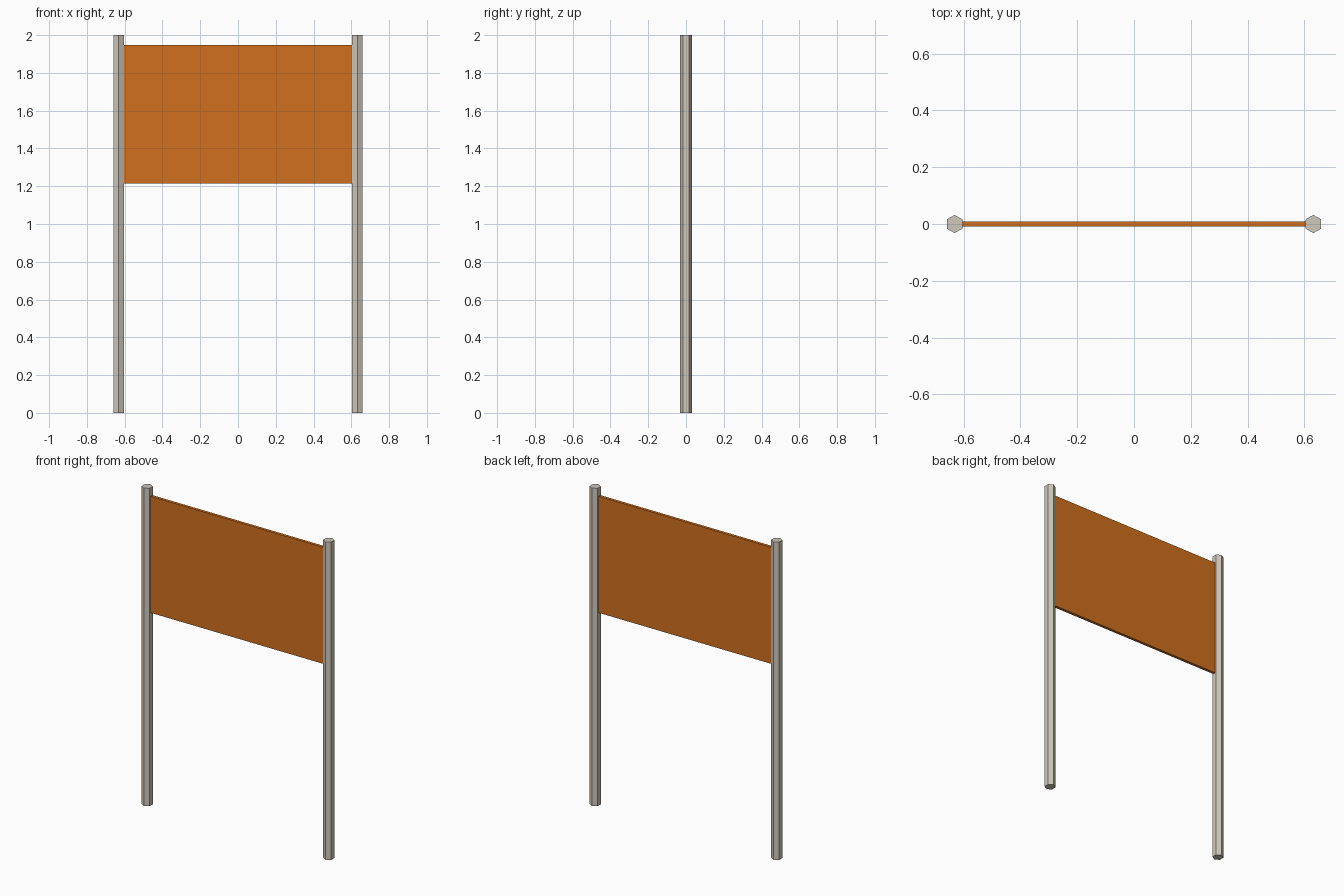
import bpy

cube = bpy.data.objects.get("Cube")
if cube:
    bpy.data.objects.remove(cube, do_unlink=True)


def make_material(name, rgb):
    mat = bpy.data.materials.new(name)
    mat.use_nodes = True
    colour = (*rgb, 1.0)
    mat.diffuse_color = colour
    mat.node_tree.nodes["Principled BSDF"].inputs["Base Color"].default_value = colour
    return mat


def finish(name, mat):
    obj = bpy.context.object
    obj.name = obj.data.name = name
    obj.data.materials.append(mat)
    bpy.ops.object.transform_apply(location=False, rotation=False, scale=True)


post_grey = make_material("warm grey", (0.62, 0.58, 0.50))
panel_orange = make_material("orange", (0.64, 0.16, 0.014))

HEIGHT = 2.0
POST_X = 0.632
POST_RADIUS = 0.032
PANEL_BOTTOM, PANEL_TOP = 1.215, 1.948

# Hexagonal posts, corners pointing front and back
for side, name in ((1, "left_post"), (-1, "right_post")):
    bpy.ops.mesh.primitive_cylinder_add(
        vertices=6, radius=POST_RADIUS, depth=HEIGHT,
        location=(side * POST_X, 0, HEIGHT / 2))
    finish(name, post_grey)

# Flat board spanning the posts, its ends sunk into them
bpy.ops.mesh.primitive_cube_add(
    size=1, location=(0, 0, (PANEL_BOTTOM + PANEL_TOP) / 2))
bpy.context.object.scale = (2 * POST_X - 0.04, 0.018, PANEL_TOP - PANEL_BOTTOM)
finish("sign_board", panel_orange)
